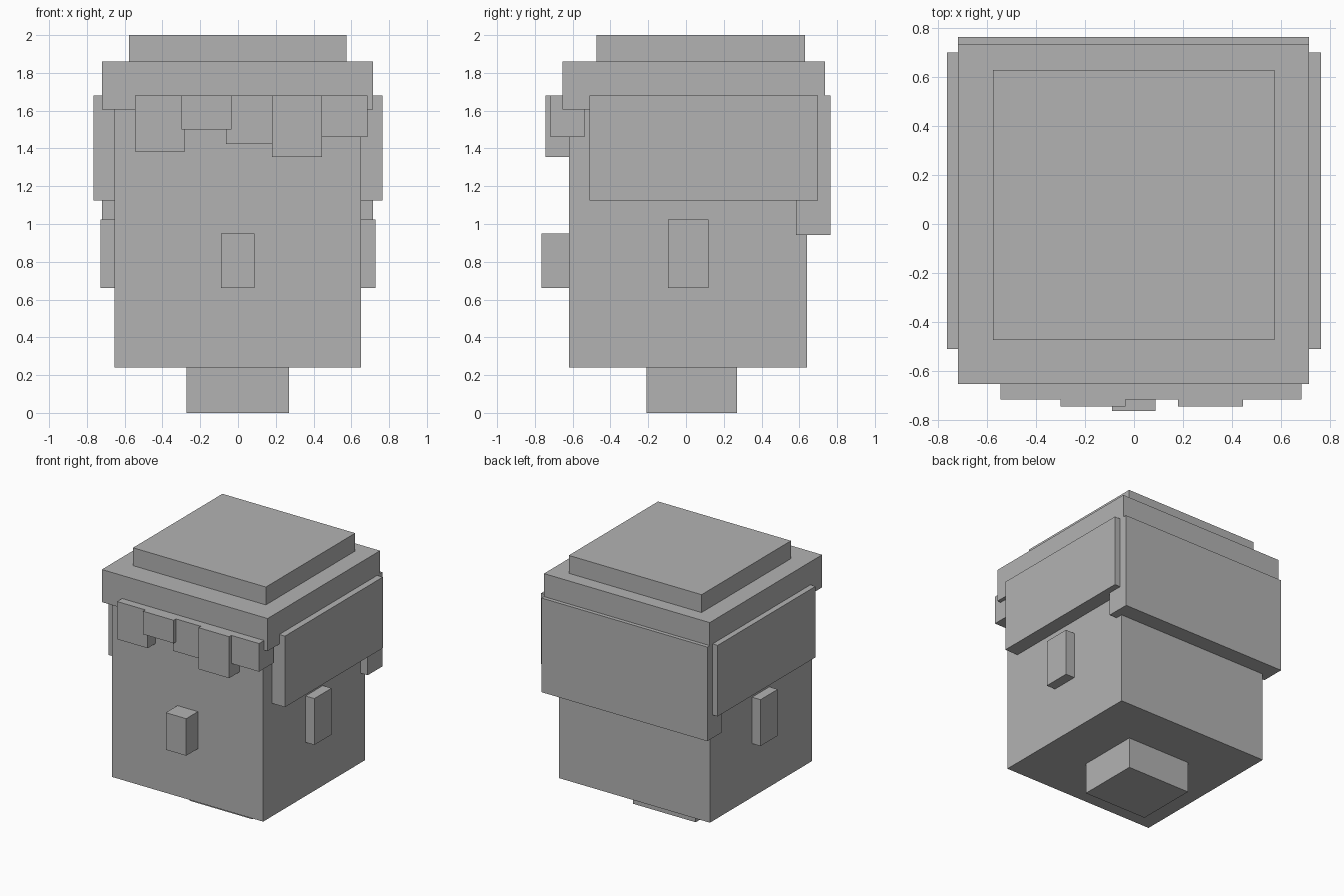
import bpy
import bmesh
from mathutils import Matrix, Vector

cube = bpy.data.objects.get("Cube")
if cube:
    bpy.data.objects.remove(cube, do_unlink=True)

grey = bpy.data.materials.new("plain grey")
grey.use_nodes = True
COLOUR = (0.45, 0.45, 0.45, 1)
grey.diffuse_color = COLOUR
grey.node_tree.nodes["Principled BSDF"].inputs["Base Color"].default_value = COLOUR


def box(name, x, y, z):
    """Box spanning the given (low, high) range on each axis."""
    low, high = (Vector(c) for c in zip(x, y, z))
    bm = bmesh.new()
    bmesh.ops.create_cube(bm, size=1, matrix=Matrix.LocRotScale(
        None, None, high - low))
    mesh = bpy.data.meshes.new(name)
    bm.to_mesh(mesh)
    bm.free()
    mesh.materials.append(grey)
    obj = bpy.data.objects.new(name, mesh)
    obj.location = (low + high) / 2
    bpy.context.collection.objects.link(obj)
    return obj


def pair(name, inner, outer, y, z):
    """Matching boxes on the left (+x) and right (-x)."""
    box("left_" + name, (inner, outer), y, z)
    box("right_" + name, (-outer, -inner), y, z)


# Neck and head
box("neck", (-0.273, 0.27), (-0.21, 0.27), (0, 0.24))
box("head", (-0.655, 0.652), (-0.62, 0.64), (0.24, 1.7))
box("nose", (-0.09, 0.087), (-0.765, -0.6), (0.66, 0.95))
pair("ear", 0.6, 0.728, (-0.095, 0.118), (0.66, 1.023))

# Hair: crown, top, sides and back
box("hair_crown", (-0.72, 0.715), (-0.655, 0.735), (1.605, 1.86))
box("hair_top", (-0.576, 0.574), (-0.475, 0.63), (1.86, 2.0))
pair("hair_side", 0.6, 0.764, (-0.51, 0.70), (1.124, 1.68))
box("hair_back", (-0.72, 0.715), (0.583, 0.765), (0.943, 1.68))

# Fringe locks: left edge, bottom height, front depth
LOCK_WIDTH, LOCK_DEPTH = 0.265, 0.18
locks = [
    (-0.545, 1.385, -0.717),
    (-0.30, 1.50, -0.745),
    (-0.063, 1.424, -0.717),
    (0.18, 1.355, -0.745),
    (0.42, 1.46, -0.718),
]
for i, (x, bottom, front) in enumerate(locks, 1):
    box(f"fringe_lock_{i}", (x, x + LOCK_WIDTH),
        (front, front + LOCK_DEPTH), (bottom, 1.68))
